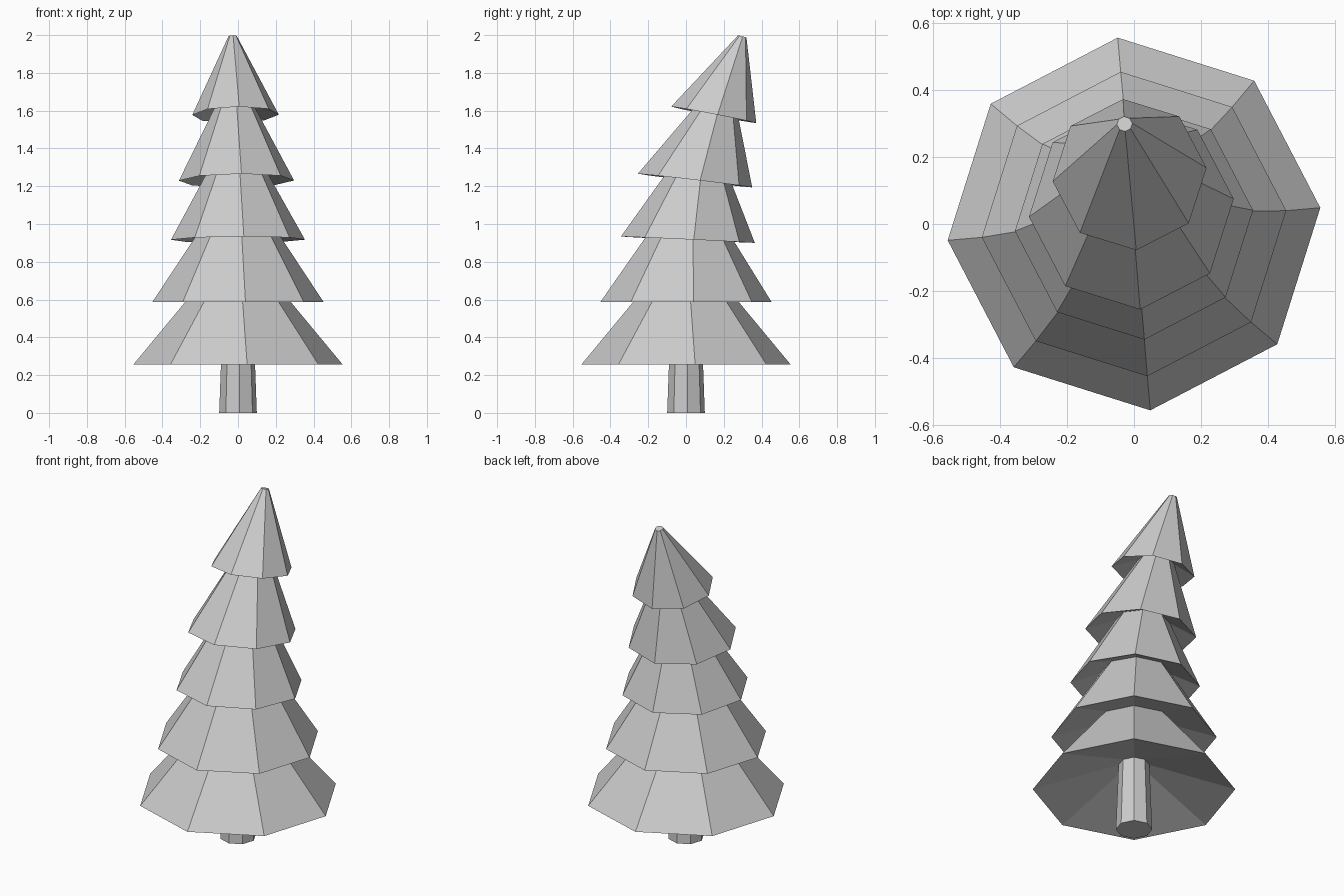
import bpy, bmesh, math
from mathutils import Vector, Matrix

SIDES = 8
TURN = math.radians(5)
LEAN_AXIS = Vector((1, 0.1, 0)).normalized()

cube = bpy.data.objects.get("Cube")
if cube:
    bpy.data.objects.remove(cube, do_unlink=True)

grey = bpy.data.materials.new("light_grey")
grey.use_nodes = True
colour = (0.6, 0.6, 0.6, 1)
grey.diffuse_color = colour
grey.node_tree.nodes["Principled BSDF"].inputs["Base Color"].default_value = colour


def loft(name, rings, cap_start=False, cap_end=False):
    """Skin flat faces over rings given as (x, y, z, radius, lean in degrees)."""
    bm = bmesh.new()
    loops = []
    for x, y, z, radius, lean in rings:
        tilt = Matrix.Rotation(-math.radians(lean), 3, LEAN_AXIS)
        loop = []
        for i in range(SIDES):
            a = TURN + math.tau * i / SIDES
            spoke = Vector((math.cos(a), math.sin(a), 0)) * radius
            loop.append(bm.verts.new(Vector((x, y, z)) + tilt @ spoke))
        loops.append(loop)
    for low, high in zip(loops, loops[1:]):
        for i in range(SIDES):
            j = (i + 1) % SIDES
            bm.faces.new((low[i], low[j], high[j], high[i]))
    if cap_start:
        bm.faces.new(loops[0][::-1])
    if cap_end:
        bm.faces.new(loops[-1])
    mesh = bpy.data.meshes.new(name)
    bm.to_mesh(mesh)
    bm.free()
    mesh.materials.append(grey)
    obj = bpy.data.objects.new(name, mesh)
    bpy.context.collection.objects.link(obj)
    return obj


# Trunk, slightly tapered, running up into the lowest branches
trunk_top = (0, 0, 0.41, 0.085, 0)
loft("trunk", [(0, 0, 0, 0.1, 0), trunk_top], cap_start=True)

# Outer rim and upper neck of each branch tier, following the bent trunk line
tiers = [
    ((0, 0, 0.255, 0.557, 0), (0, 0, 0.66, 0.22, 0)),
    ((0, 0, 0.587, 0.455, 0), (0, 0.02, 0.98, 0.195, 2)),
    ((0, 0.01, 0.917, 0.356, 2.7), (-0.005, 0.07, 1.29, 0.15, 6)),
    ((-0.008, 0.048, 1.23, 0.306, 6.8), (-0.017, 0.17, 1.63, 0.1, 11)),
    ((-0.013, 0.147, 1.578, 0.23, 11), (-0.028, 0.298, 1.993, 0.023, 15)),
]

# Each tier starts at the neck below, flares out underneath, then narrows
neck = trunk_top
for number, (rim, top) in enumerate(tiers, 1):
    loft(f"branch_tier_{number}", [neck, rim, top], cap_end=number == len(tiers))
    neck = top
